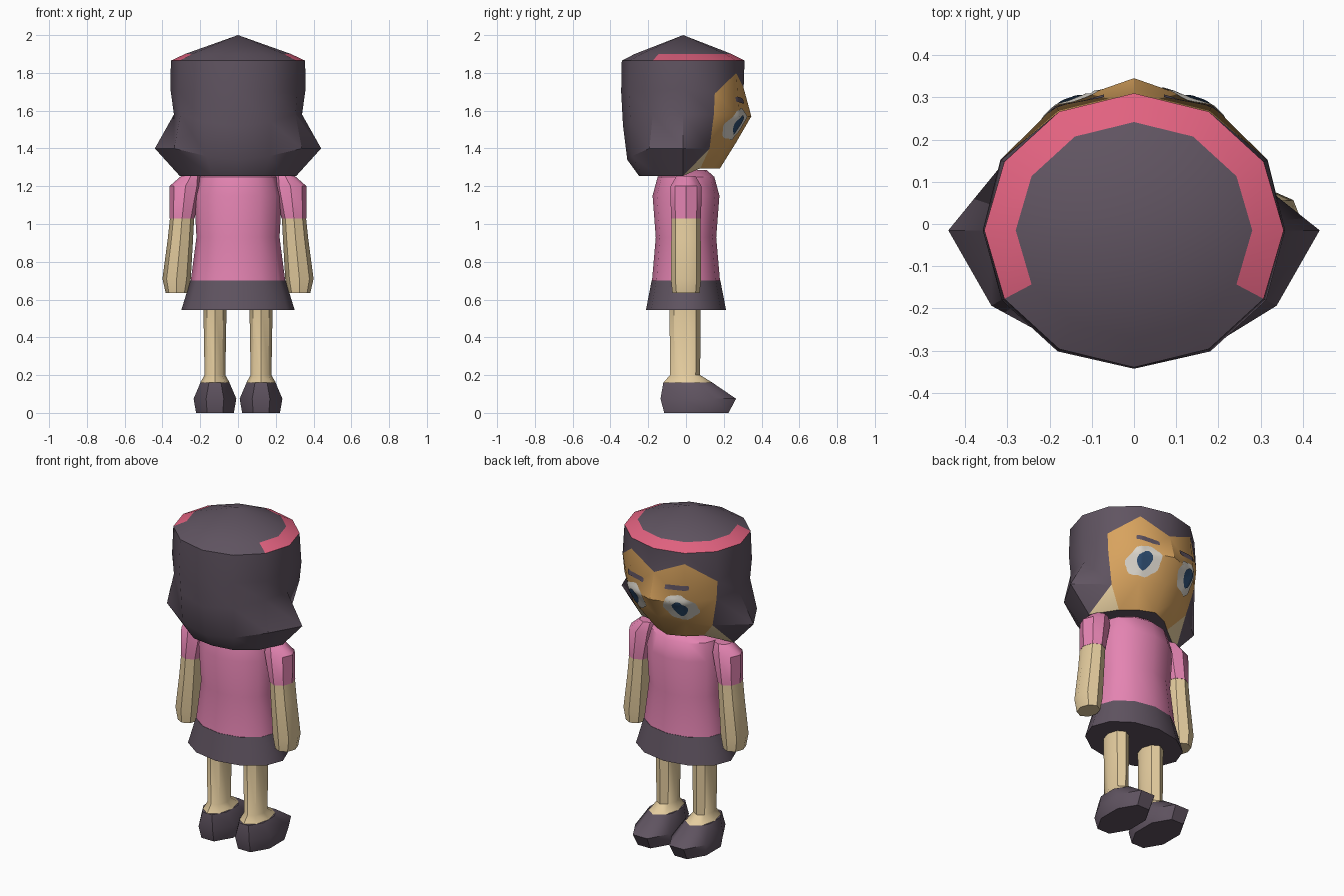
import bpy, bmesh, math
from mathutils import Vector
from mathutils.bvhtree import BVHTree

if "Cube" in bpy.data.objects:
    bpy.data.objects.remove(bpy.data.objects["Cube"])


def material(name, r, g, b):
    m = bpy.data.materials.new(name)
    lin = [((c / 255 + 0.055) / 1.055) ** 2.4 for c in (r, g, b)]
    m.diffuse_color = (*lin, 1)
    m.use_nodes = True
    m.node_tree.nodes["Principled BSDF"].inputs["Base Color"].default_value = m.diffuse_color
    return m


HAIR = material("dark_plum", 96, 84, 97)
FACE = material("warm_tan", 216, 163, 94)
SKIN = material("beige_skin", 228, 204, 158)
PINK = material("pink_cloth", 228, 132, 178)
BAND = material("rose_band", 226, 98, 128)
WHITE = material("eye_white", 218, 213, 203)
BLUE = material("iris_blue", 46, 78, 114)


def finish(name, bm, mats, angle=42):
    """Turn a bmesh into a smooth object with sharp creases."""
    bmesh.ops.recalc_face_normals(bm, faces=bm.faces[:])
    me = bpy.data.meshes.new(name)
    bm.to_mesh(me)
    bm.free()
    for m in mats:
        me.materials.append(m)
    ob = bpy.data.objects.new(name, me)
    bpy.context.collection.objects.link(ob)
    bpy.ops.object.select_all(action='DESELECT')
    ob.select_set(True)
    bpy.context.view_layer.objects.active = ob
    bpy.ops.object.shade_smooth_by_angle(angle=math.radians(angle))
    return ob


def tube(name, mat, n, rings, flat=False):
    """Closed loft through elliptical rings (z, cx, cy, rx, ry)."""
    bm = bmesh.new()
    ph, grow = (math.pi / n, 1 / math.cos(math.pi / n)) if flat else (0, 1)
    loops = []
    for z, cx, cy, rx, ry in rings:
        loops.append([bm.verts.new((cx + rx * grow * math.cos(ph + 2 * math.pi * i / n),
                                    cy + ry * grow * math.sin(ph + 2 * math.pi * i / n), z))
                      for i in range(n)])
    for a, b in zip(loops, loops[1:]):
        for i in range(n):
            j = (i + 1) % n
            bm.faces.new((a[i], a[j], b[j], b[i]))
    bm.faces.new(loops[0])
    bm.faces.new(loops[-1])
    return finish(name, bm, [mat])


# Head and hair: profile columns (scale, z) from face centre round to the back,
# rows: hairline, cheek, jaw, bottom
COLUMNS = [
    [(0.985, 1.72), (1.11, 1.57), (0.86, 1.43), (0.60, 1.295)],
    [(1.00, 1.80), (1.05, 1.57), (0.83, 1.42), (0.55, 1.295)],
    [(1.03, 1.69), (1.00, 1.58), (0.86, 1.40), (0.56, 1.295)],
    [(1.01, 1.72), (0.955, 1.58), (1.24, 1.40), (0.87, 1.255)],
    [(1.02, 1.70), (0.99, 1.58), (1.10, 1.40), (0.80, 1.255)],
    [(1.02, 1.70), (0.99, 1.54), (0.96, 1.36), (0.76, 1.255)],
    [(1.01, 1.70), (0.98, 1.52), (0.91, 1.34), (0.72, 1.255)],
]


def build_head():
    bm = bmesh.new()
    cols, ks = [], []
    for i in range(12):
        k = round(abs((30 * i - 90 + 180) % 360 - 180) / 30)
        a = math.radians(30 * i)
        prof = [(0.79, 1.90), (1.0, 1.865)] + COLUMNS[k]
        cols.append([bm.verts.new((0.355 * s * math.cos(a), 0.325 * s * math.sin(a) - 0.015, z))
                     for s, z in prof])
        ks.append(k)
    apex = bm.verts.new((0, -0.015, 2.0))
    for i in range(12):
        j = (i + 1) % 12
        a, b, m = cols[i], cols[j], max(ks[i], ks[j])
        bm.faces.new((apex, a[0], b[0]))
        for r in range(5):
            if r == 4 and m == 3:
                # Hair lock tip above, bare jaw below
                f, h = (a, b) if ks[i] < ks[j] else (b, a)
                bm.faces.new((f[4], h[4], h[5]))
                bm.faces.new((f[4], h[5], f[5])).material_index = 3
                continue
            q = bm.faces.new((a[r], b[r], b[r + 1], a[r + 1]))
            if r == 0 and m <= 4:
                q.material_index = 1
            elif r >= 2 and m <= 2:
                q.material_index = 2
    bm.faces.new([c[5] for c in cols])
    bmesh.ops.triangulate(bm, faces=[f for f in bm.faces if f.material_index == 2])
    bm.normal_update()
    tree = BVHTree.FromBMesh(bm)
    finish("head_and_hair", bm, [HAIR, BAND, FACE, SKIN], 35)
    return tree


head_tree = build_head()


def face_plate(name, mat, cx, cz, shape, lift):
    """Thin painted patch wrapped onto the face; shape(angle) gives (dx, dz)."""
    bm = bmesh.new()
    n, steps = 28, 5

    def put(x, z):
        hit, normal, _, _ = head_tree.ray_cast(Vector((x, 2, z)), Vector((0, -1, 0)))
        if normal.y < 0:
            normal = -normal
        return bm.verts.new(hit + normal * lift)

    centre = put(cx, cz)
    loops = []
    for s in range(1, steps + 1):
        loop = []
        for i in range(n):
            dx, dz = shape(2 * math.pi * i / n)
            loop.append(put(cx + dx * s / steps, cz + dz * s / steps))
        loops.append(loop)
    for i in range(n):
        j = (i + 1) % n
        bm.faces.new((centre, loops[0][i], loops[0][j]))
        for a, b in zip(loops, loops[1:]):
            bm.faces.new((a[i], a[j], b[j], b[i]))
    ob = finish(name, bm, [mat])
    # Open patches must face forward
    if sum(p.normal.y for p in ob.data.polygons) < 0:
        ob.data.flip_normals()


def eye_shape(t):
    r = 0.083 + 0.004 * math.cos(7 * t)
    return r * math.cos(t), r * math.sin(t)


def iris_shape(t):
    return 0.036 * math.cos(t) * (1 + 0.4 * math.sin(t)), 0.048 * math.sin(t)


for side, s in (("right", 1), ("left", -1)):
    # Painted eyes and slanted brows
    def brow_shape(t, s=s):
        k = 1 / max(abs(math.cos(t)), abs(math.sin(t)))
        dx = 0.065 * k * math.cos(t)
        return dx, 0.014 * k * math.sin(t) + 0.08 * s * dx

    face_plate(side + "_eye", WHITE, 0.145 * s, 1.53, eye_shape, 0.004)
    face_plate(side + "_iris", BLUE, 0.15 * s, 1.525, iris_shape, 0.008)
    face_plate(side + "_brow", HAIR, 0.135 * s, 1.655, brow_shape, 0.005)

    # Sleeve and arm
    tube(side + "_sleeve", PINK, 8, [
        (1.255, 0.25 * s, 0, 0.05, 0.05), (1.20, 0.278 * s, 0, 0.085, 0.082),
        (1.03, 0.296 * s, 0, 0.066, 0.08)])
    tube(side + "_arm", SKIN, 8, [
        (1.035, 0.296 * s, 0, 0.064, 0.078), (0.92, 0.305 * s, 0, 0.067, 0.078),
        (0.71, 0.325 * s, 0, 0.075, 0.08), (0.635, 0.325 * s, 0, 0.058, 0.072)])

    # Leg and shoe
    tube(side + "_leg", SKIN, 8, [
        (0.60, 0.122 * s, -0.005, 0.062, 0.082), (0.20, 0.122 * s, -0.005, 0.055, 0.08),
        (0.16, 0.122 * s, 0.01, 0.078, 0.13)])
    tube(side + "_shoe", HAIR, 8, [
        (0.16, 0.122 * s, 0.01, 0.077, 0.13), (0.075, 0.122 * s, 0.065, 0.113, 0.20),
        (0.0, 0.122 * s, 0.055, 0.10, 0.17)], flat=True)

# Shirt and skirt
tube("shirt", PINK, 12, [
    (1.285, 0, 0.01, 0.12, 0.10), (1.25, 0, 0, 0.205, 0.15), (1.15, 0, 0, 0.232, 0.177),
    (0.93, 0, 0, 0.22, 0.16), (0.70, 0, 0, 0.25, 0.18)])
tube("skirt", HAIR, 12, [(0.70, 0, 0, 0.252, 0.182), (0.545, 0, 0, 0.30, 0.212)])
